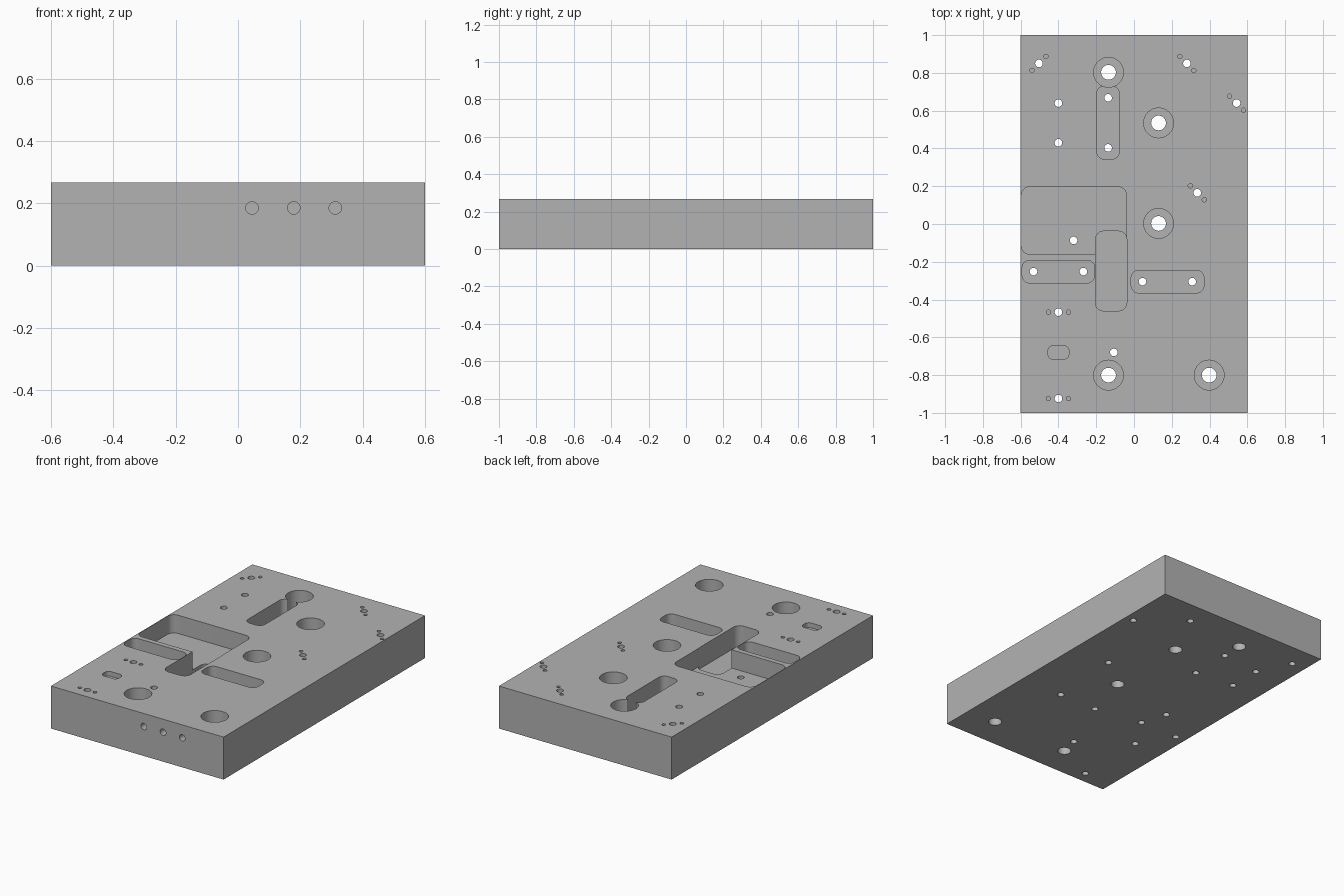
import bpy, bmesh, math

if "Cube" in bpy.data.objects:
    bpy.data.objects.remove(bpy.data.objects["Cube"], do_unlink=True)

TOP = 0.267

steel = bpy.data.materials.new("machined grey")
steel.use_nodes = True
GREY = (0.45, 0.45, 0.45, 1)
steel.diffuse_color = GREY
steel.node_tree.nodes["Principled BSDF"].inputs["Base Color"].default_value = GREY


def prism(name, points, z0, z1):
    """Solid made by extruding a flat outline from z0 to z1."""
    bm = bmesh.new()
    base = bm.faces.new([bm.verts.new((x, y, z0)) for x, y in points])
    side = bmesh.ops.extrude_face_region(bm, geom=[base])
    moved = [g for g in side["geom"] if isinstance(g, bmesh.types.BMVert)]
    bmesh.ops.translate(bm, vec=(0, 0, z1 - z0), verts=moved)
    bmesh.ops.recalc_face_normals(bm, faces=bm.faces)
    mesh = bpy.data.meshes.new(name)
    bm.to_mesh(mesh)
    bm.free()
    obj = bpy.data.objects.new(name, mesh)
    bpy.context.collection.objects.link(obj)
    return obj


def arc(cx, cy, r, start, sweep, steps):
    return [(cx + r * math.cos(start + sweep * i / steps),
             cy + r * math.sin(start + sweep * i / steps)) for i in range(steps + 1)]


def rounded(x0, x1, y0, y1, r):
    corners = [(x1 - r, y1 - r), (x0 + r, y1 - r), (x0 + r, y0 + r), (x1 - r, y0 + r)]
    return [p for i, (cx, cy) in enumerate(corners)
            for p in arc(cx, cy, r, i * math.pi / 2, math.pi / 2, 8)]


def circle(x, y, r):
    return arc(x, y, r, 0, math.tau, 32)[:-1]


# Plate
plate = prism("base_plate", [(-0.6, -1), (0.6, -1), (0.6, 1), (-0.6, 1)], 0, TOP)
plate.data.materials.append(steel)
bpy.context.view_layer.objects.active = plate
plate.select_set(True)


def cut(cutter):
    cutter.hide_render = True
    mod = plate.modifiers.new("cut", "BOOLEAN")
    mod.operation = "DIFFERENCE"
    mod.solver = "EXACT"
    mod.object = cutter
    bpy.ops.object.modifier_apply(modifier=mod.name)
    bpy.data.objects.remove(cutter, do_unlink=True)


def sink(points, depth):
    cut(prism("cutter", points, TOP - depth, TOP + 0.1))


def through(x, y, r):
    cut(prism("cutter", circle(x, y, r), -0.1, TOP + 0.1))


# Pockets and slots: x range, y range, corner radius, depth
for x0, x1, y0, y1, r, depth in [
    (-0.597, -0.04, -0.16, 0.197, 0.045, 0.115),
    (-0.205, -0.038, -0.46, -0.038, 0.045, 0.135),
    (-0.592, -0.208, -0.312, -0.192, 0.04, 0.13),
    (-0.015, 0.37, -0.365, -0.245, 0.04, 0.13),
    (-0.197, -0.078, 0.343, 0.73, 0.04, 0.13),
    (-0.455, -0.345, -0.715, -0.645, 0.025, 0.03),
]:
    sink(rounded(x0, x1, y0, y1, r), depth)

# Counterbored bolt holes
for x, y in [(-0.135, 0.803), (0.13, 0.535), (0.13, 0.003), (-0.135, -0.8), (0.398, -0.8)]:
    sink(circle(x, y, 0.079), 0.15)
    through(x, y, 0.039)

# Plain through holes
for x, y in [(-0.4, 0.64), (-0.4, 0.43), (-0.137, 0.668), (-0.137, 0.403),
             (-0.32, -0.087), (-0.532, -0.252), (-0.268, -0.252),
             (0.045, -0.305), (0.308, -0.305), (-0.107, -0.68)]:
    through(x, y, 0.02)

# Through holes flanked by two small pin holes
for x, y, dx, dy in [(-0.503, 0.85, 0.037, 0.037), (0.28, 0.85, -0.037, 0.037),
                     (0.543, 0.64, -0.037, 0.037), (0.335, 0.165, -0.037, 0.037),
                     (-0.4, -0.467, 0.053, 0), (-0.4, -0.924, 0.053, 0)]:
    through(x, y, 0.02)
    for s in (-1, 1):
        sink(circle(x + s * dx, y + s * dy, 0.0115), 0.06)

# Blind holes in the front edge
for x in (0.045, 0.179, 0.312):
    drill = prism("cutter", circle(0, 0, 0.02), -0.15, 0.15)
    drill.rotation_euler.x = math.pi / 2
    drill.location = (x, -1, 0.185)
    bpy.context.view_layer.update()
    cut(drill)

bpy.ops.object.shade_smooth_by_angle(angle=math.radians(30))
